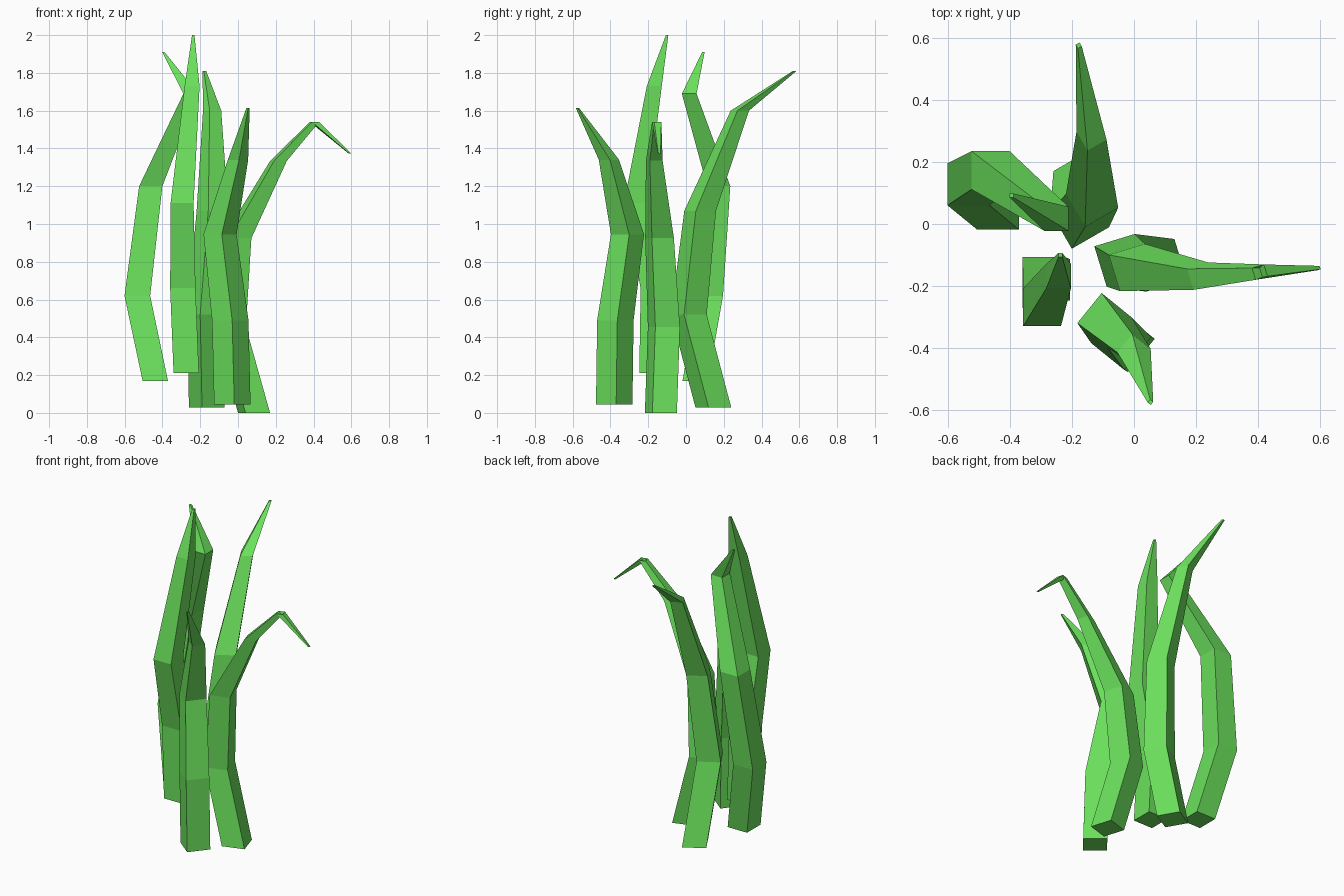
import bpy, bmesh, math

green = bpy.data.materials.new("grass_green")
green.diffuse_color = (0.147, 0.75, 0.107, 1)


def blade(name, corner_angle, rings):
    """Square section lofted through rings of (x, y, z, corner radius)."""
    bm = bmesh.new()
    loops = []
    for x, y, z, r in rings:
        loop = []
        for i in range(4):
            a = math.radians(corner_angle + 90 * i)
            loop.append(bm.verts.new((x + r * math.cos(a), y + r * math.sin(a), z)))
        loops.append(loop)
    for low, high in zip(loops, loops[1:]):
        for i in range(4):
            j = (i + 1) % 4
            bm.faces.new((low[i], low[j], high[j], high[i]))
    bm.faces.new(loops[0][::-1])
    bm.faces.new(loops[-1])
    bmesh.ops.recalc_face_normals(bm, faces=bm.faces)
    mesh = bpy.data.meshes.new(name)
    bm.to_mesh(mesh)
    bm.free()
    mesh.materials.append(green)
    bpy.context.collection.objects.link(bpy.data.objects.new(name, mesh))


# Blade drooping to the right
blade("right_blade", -28, [
    (0.085, -0.133, 0.0, 0.096), (-0.043, -0.117, 0.455, 0.096),
    (-0.005, -0.14, 0.925, 0.086), (0.215, -0.168, 1.335, 0.05),
    (0.405, -0.155, 1.54, 0.028), (0.594, -0.142, 1.372, 0.008)])

# Outer left blade, tip hooking back outwards
blade("left_blade", 45, [
    (-0.438, 0.049, 0.17, 0.095), (-0.533, 0.128, 0.62, 0.096),
    (-0.462, 0.173, 1.2, 0.087), (-0.25, 0.017, 1.69, 0.055),
    (-0.395, 0.092, 1.91, 0.009)])

# Blade leaning to the back
blade("back_blade", -15, [
    (-0.165, 0.145, 0.028, 0.098), (-0.175, 0.015, 0.52, 0.098),
    (-0.135, 0.075, 1.07, 0.087), (-0.137, 0.285, 1.6, 0.05),
    (-0.178, 0.575, 1.81, 0.01)])

# Blade leaning to the front
blade("front_blade", 6, [
    (-0.03, -0.38, 0.045, 0.097), (-0.041, -0.374, 0.49, 0.097),
    (-0.095, -0.31, 0.945, 0.088), (0.0, -0.408, 1.34, 0.054),
    (0.053, -0.574, 1.613, 0.009)])

# Tallest, nearly upright blade
blade("tall_blade", 45, [
    (-0.274, -0.18, 0.21, 0.095), (-0.292, -0.173, 0.66, 0.095),
    (-0.296, -0.268, 1.11, 0.086), (-0.243, -0.168, 1.73, 0.056),
    (-0.237, -0.1, 2.0, 0.009)])
